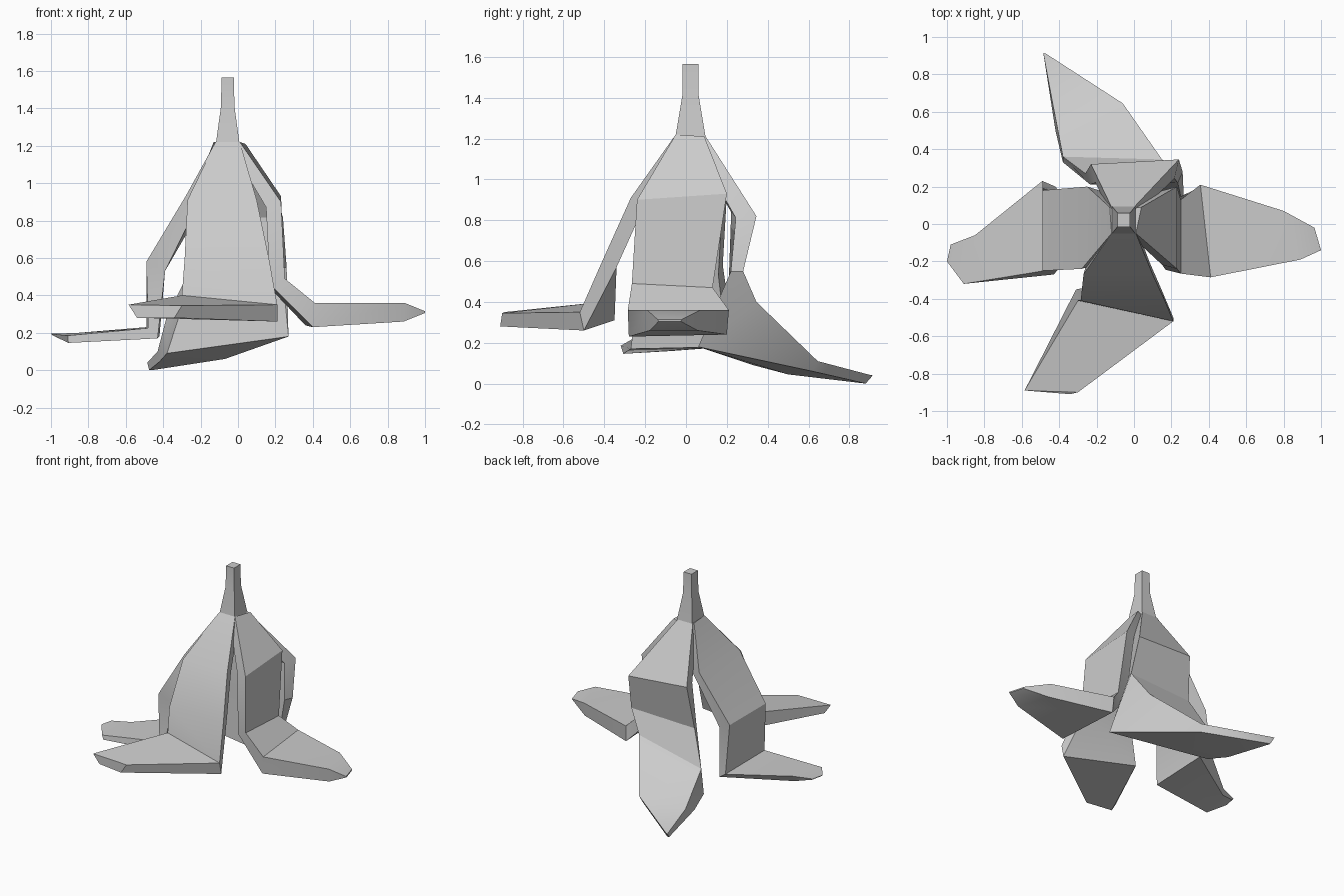
import bpy, bmesh, math
from mathutils import Vector


def loft(name, rings):
    """Skin a closed solid through a row of four-point cross-sections."""
    bm = bmesh.new()
    loops = [[bm.verts.new(p) for p in ring] for ring in rings]
    for a, b in zip(loops, loops[1:]):
        for i in range(4):
            j = (i + 1) % 4
            bm.faces.new((a[i], a[j], b[j], b[i]))
    bm.faces.new(loops[0])
    bm.faces.new(loops[-1])
    bmesh.ops.recalc_face_normals(bm, faces=bm.faces)
    mesh = bpy.data.meshes.new(name)
    bm.to_mesh(mesh)
    bm.free()
    obj = bpy.data.objects.new(name, mesh)
    bpy.context.collection.objects.link(obj)
    bpy.context.view_layer.objects.active = obj
    obj.select_set(True)
    bpy.ops.object.shade_smooth_by_angle(angle=math.radians(28))
    obj.select_set(False)


def peel(name, sections):
    """Section: outer edge a, outer edge b, then an inward offset or two inner points."""
    rings = []
    for a, b, *inner in sections:
        a, b = Vector(a), Vector(b)
        if len(inner) == 1:
            d = Vector(inner[0])
            ia, ib = a.lerp(b, 0.05) + d, b.lerp(a, 0.05) + d
        else:
            ia, ib = map(Vector, inner)
        rings.append((a, b, ib, ia))
    loft(name, rings)


# Square stem flaring into the crown
cx, cy = -0.055, 0.022
loft("stem", [[(cx + sx * hx, cy + sy * hy, z)
               for sx, sy in ((-1, -1), (1, -1), (1, 1), (-1, 1))]
              for z, hx, hy in ((1.18, .065, .075), (1.22, .062, .072),
                                (1.41, .036, .04), (1.565, .033, .038))])

# Front peel, foot swept to the left
peel("front_peel", [
    ((-.12, -.05, 1.22), (.01, -.05, 1.22), (0, .06, -.03)),
    ((-.27, -.27, .91), (.10, -.27, .91), (0, .07, -.03)),
    ((-.285, -.41, .60), (.165, -.41, .60), (0, .07, -.03)),
    ((-.30, -.41, .40), (.21, -.52, .35), (-.31, -.35, .31), (.21, -.50, .26)),
    ((-.585, -.89, .35), (-.30, -.90, .345), (-.54, -.88, .28), (-.34, -.91, .28)),
])

# Right peel, raised foot
peel("right_peel", [
    ((.01, -.05, 1.22), (.04, .09, 1.21), (-.05, 0, -.03)),
    ((.23, -.24, .90), (.23, .20, .93), (-.08, 0, -.03)),
    ((.25, -.265, .49), (.25, .13, .47), (-.08, 0, -.03)),
    ((.41, -.285, .36), (.355, .21, .36), (.40, -.28, .23), (.36, .20, .24)),
    ((.89, -.19, .36), (.80, .07, .36), (0, 0, -.10)),
    ((1.0, -.14, .315), (.965, -.02, .315), (0, 0, -.01)),
])

# Left peel, thin low foot
peel("left_peel", [
    ((-.12, -.05, 1.22), (-.13, .09, 1.22), (.06, 0, -.03)),
    ((-.28, -.24, .93), (-.25, .20, .92), (.07, 0, -.03)),
    ((-.49, -.25, .58), (-.49, .18, .58), (.10, 0, -.05)),
    ((-.48, -.25, .225), (-.49, .23, .23), (-.43, -.27, .17), (-.42, .20, .18)),
    ((-.91, -.32, .185), (-.85, -.06, .20), (0, 0, -.04)),
    ((-1.0, -.20, .195), (-.98, -.11, .195), (.01, 0, -.01)),
])

# Back peel, wide foot running down to the ground
peel("back_peel", [
    ((-.12, .09, 1.22), (.0, .09, 1.22), (0, -.06, -.03)),
    ((-.23, .32, .85), (.24, .345, .82), (0, -.10, -.01)),
    ((-.26, .27, .53), (.26, .28, .55), (0, -.06, 0)),
    ((-.38, .36, .29), (.15, .345, .40), (-.38, .33, .09), (.27, .06, .18)),
    ((-.43, .62, .10), (-.06, .645, .11), (-.42, .50, .045), (-.07, .62, .06)),
    ((-.485, .915, .04), (-.47, .91, .04), (-.475, .88, 0), (-.46, .88, 0)),
])
